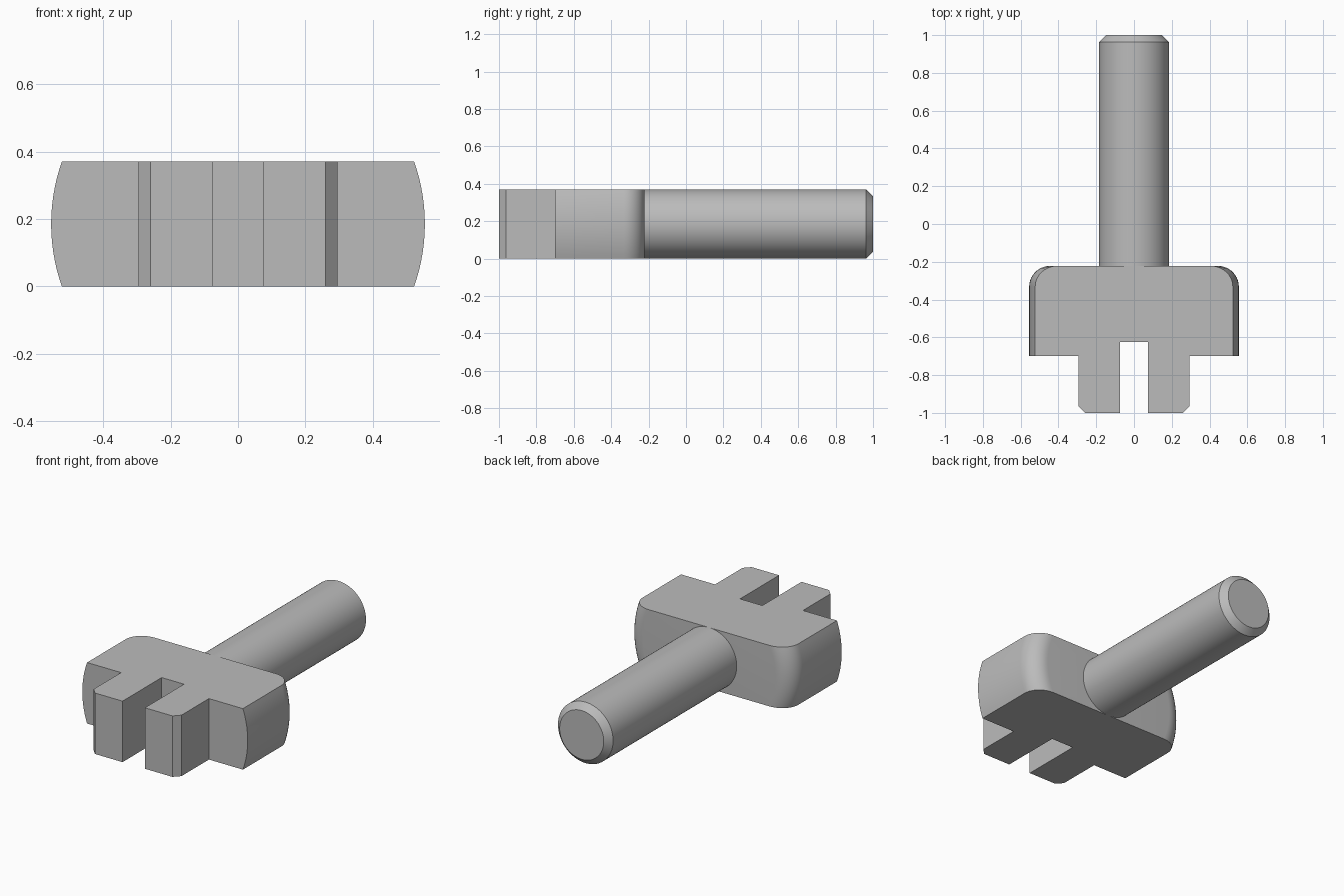
import bpy, bmesh, math
from mathutils import Matrix, Vector

if "Cube" in bpy.data.objects:
    bpy.data.objects.remove(bpy.data.objects["Cube"], do_unlink=True)

HEIGHT = 0.37
AXIS_Z = HEIGHT / 2

steel = bpy.data.materials.new("grey_steel")
steel.use_nodes = True
grey = (0.5, 0.5, 0.5, 1)
steel.diffuse_color = grey
steel.node_tree.nodes["Principled BSDF"].inputs["Base Color"].default_value = grey


def finish(name, bm):
    bmesh.ops.recalc_face_normals(bm, faces=bm.faces)
    mesh = bpy.data.meshes.new(name)
    bm.to_mesh(mesh)
    bm.free()
    mesh.materials.append(steel)
    obj = bpy.data.objects.new(name, mesh)
    bpy.context.collection.objects.link(obj)
    return obj


def lathe(name, profile, steps):
    """Revolve (radius, y) points around the lengthwise axis and cap both ends."""
    bm = bmesh.new()
    rings = []
    for r, y in profile:
        angles = [math.tau * i / steps for i in range(steps)]
        rings.append([bm.verts.new((r * math.cos(a), y, AXIS_Z + r * math.sin(a)))
                      for a in angles])
    for a, b in zip(rings, rings[1:]):
        for i in range(steps):
            j = (i + 1) % steps
            bm.faces.new((a[i], a[j], b[j], b[i]))
    bm.faces.new(rings[0])
    bm.faces.new(rings[-1])
    return finish(name, bm)


def extrude_plan(name, outline):
    """Raise a flat (x, y) outline to the full height."""
    bm = bmesh.new()
    face = bm.faces.new([bm.verts.new((x, y, 0)) for x, y in outline])
    top = bmesh.ops.extrude_face_region(bm, geom=[face])["geom"]
    verts = [v for v in top if isinstance(v, bmesh.types.BMVert)]
    bmesh.ops.translate(bm, verts=verts, vec=(0, 0, HEIGHT))
    return finish(name, bm)


def smooth(obj):
    bpy.ops.object.select_all(action="DESELECT")
    obj.select_set(True)
    bpy.context.view_layer.objects.active = obj
    bpy.ops.object.shade_smooth_by_angle(angle=math.radians(25))


# Slotted head: plan with two chamfered prongs, mirrored across x
half = [(0.075, -0.625), (0.075, -1), (0.26, -1), (0.295, -0.963),
        (0.295, -0.70), (0.7, -0.70), (0.7, -0.1)]
head = extrude_plan("slotted_head", half + [(-x, y) for x, y in reversed(half)])

# Round blank with a filleted back rim, which trims the head's sides
R, BACK, FILLET = 0.555, -0.222, 0.11
arc = [math.radians(90 * i / 10) for i in range(11)]
rim = [(R - FILLET + FILLET * math.cos(a), BACK - FILLET + FILLET * math.sin(a)) for a in arc]
blank = lathe("round_blank", [(R, -1.1)] + rim, 128)
blank.hide_render = True

trim = head.modifiers.new("trim", "BOOLEAN")
trim.operation = "INTERSECT"
trim.solver = "EXACT"
trim.object = blank
bpy.context.view_layer.objects.active = head
bpy.ops.object.modifier_apply(modifier=trim.name)
bpy.data.objects.remove(blank, do_unlink=True)
smooth(head)

# Round shaft with a chamfered tip
shaft = lathe("shaft", [(0.185, BACK - 0.01), (0.185, 0.963), (0.148, 1)], 96)
smooth(shaft)
